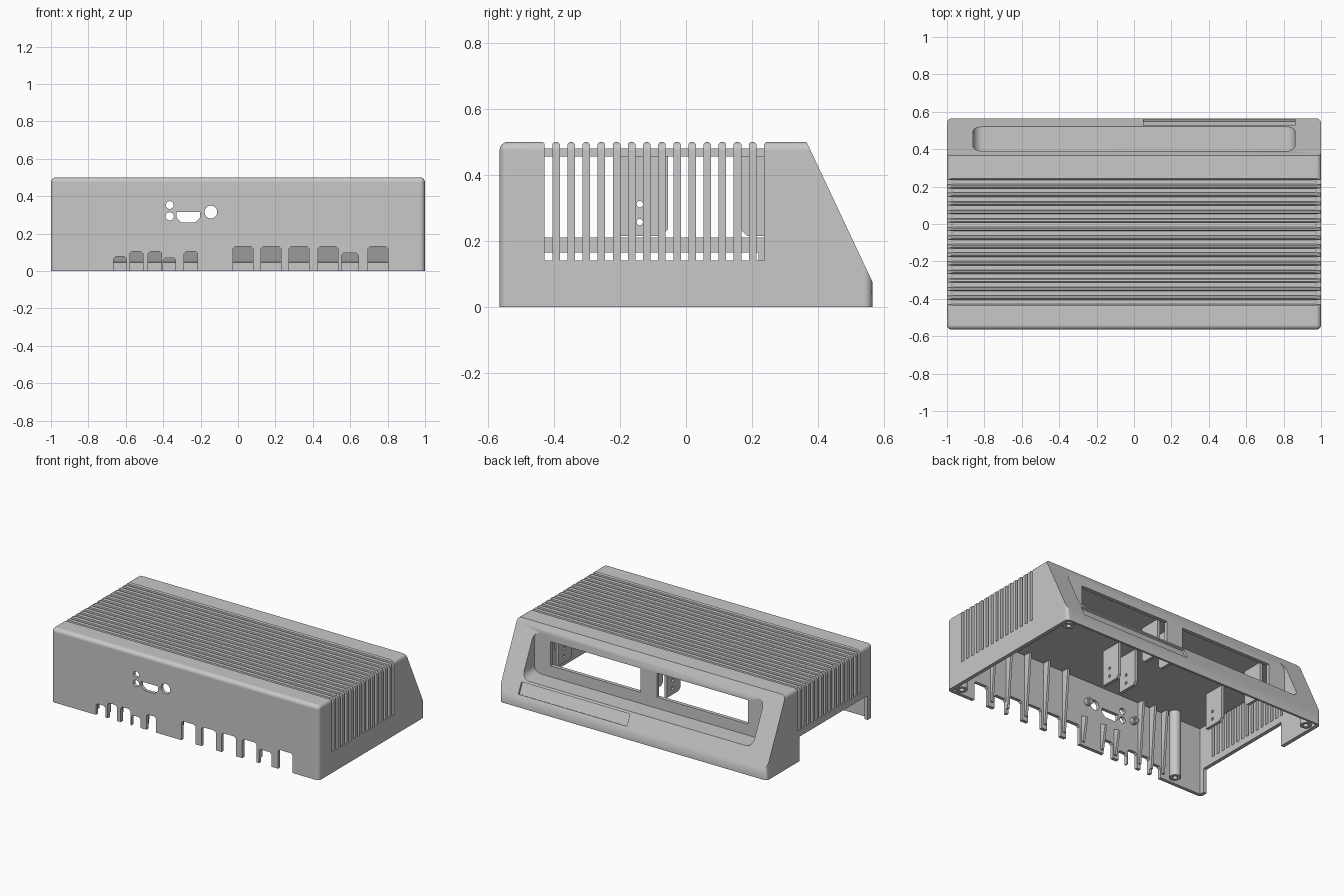
import bpy, bmesh
from math import sin, cos, pi, radians

if "Cube" in bpy.data.objects:
    bpy.data.objects.remove(bpy.data.objects["Cube"])

grey = bpy.data.materials.new("light_grey")
grey.use_nodes = True
colour = (0.58, 0.58, 0.58, 1)
grey.diffuse_color = colour
grey.node_tree.nodes["Principled BSDF"].inputs["Base Color"].default_value = colour


def prism(bm, pts, axis, a, b):
    """Extrude a 2D outline along one axis from a to b."""
    place = {"X": lambda p, t: (t, p[0], p[1]),
             "Y": lambda p, t: (p[0], t, p[1]),
             "Z": lambda p, t: (p[0], p[1], t)}[axis]
    ends = [[bm.verts.new(place(p, t)) for p in pts] for t in (a, b)]
    n = len(pts)
    faces = [bm.faces.new(ends[0]), bm.faces.new(ends[1][::-1])]
    for i in range(n):
        j = (i + 1) % n
        faces.append(bm.faces.new((ends[0][j], ends[0][i], ends[1][i], ends[1][j])))
    bmesh.ops.recalc_face_normals(bm, faces=faces)


def rect(x0, x1, z0, z1):
    return [(x0, z0), (x1, z0), (x1, z1), (x0, z1)]


def circle(x, z, r, n=24):
    return [(x + r * cos(2 * pi * i / n), z + r * sin(2 * pi * i / n)) for i in range(n)]


def round_rect(x0, x1, z0, z1, r, n=6):
    pts = []
    corners = [(x1 - r, z1 - r), (x0 + r, z1 - r), (x0 + r, z0 + r), (x1 - r, z0 + r)]
    for k, (cx, cz) in enumerate(corners):
        for i in range(n + 1):
            t = pi / 2 * (k + i / n)
            pts.append((cx + r * cos(t), cz + r * sin(t)))
    return pts


def make(name, bm):
    me = bpy.data.meshes.new(name)
    bm.to_mesh(me)
    bm.free()
    ob = bpy.data.objects.new(name, me)
    bpy.context.collection.objects.link(ob)
    me.materials.append(grey)
    return ob


def build(name, *prisms):
    bm = bmesh.new()
    for p in prisms:
        prism(bm, *p)
    return make(name, bm)


def boolean(target, tool, operation="DIFFERENCE"):
    mod = target.modifiers.new("boolean", "BOOLEAN")
    mod.operation, mod.solver, mod.object = operation, "EXACT", tool
    tool.hide_render = True
    bpy.context.view_layer.objects.active = target
    bpy.ops.object.modifier_apply(modifier=mod.name)
    bpy.data.objects.remove(tool)


def smooth(ob):
    bpy.ops.object.select_all(action="DESELECT")
    ob.select_set(True)
    bpy.context.view_layer.objects.active = ob
    bpy.ops.object.shade_smooth_by_angle(angle=radians(28))
    # Keep the large flat faces evenly shaded
    mod = ob.modifiers.new("flat_faces", "WEIGHTED_NORMAL")
    mod.keep_sharp = True
    mod.weight = 100


# Outer shell: wedge-backed box, rounded except along the sloped face
bm = bmesh.new()
prism(bm, [(-.565, 0), (.565, 0), (.565, .075), (.365, .5), (-.565, .5)], "X", -1, 1)
soft = []
for e in bm.edges:
    a, b = (v.co for v in e.verts)
    along_x = abs(a.x - b.x) > 1
    front_top = along_x and a.y < -.5 and a.z > .4
    upright = not along_x and abs(a.y - b.y) < .01
    side_top = not along_x and min(a.z, b.z) > .4
    if front_top or upright or side_top:
        soft.append(e)
bmesh.ops.bevel(bm, geom=soft, offset=.026, segments=4, profile=.5,
                affect="EDGES", clamp_overlap=True)
shell = make("case_shell", bm)

# Hollow inside, open at the bottom, with a small step along the back wall
boolean(shell, build("cavity", ([(-.542, -.1), (.55, -.1), (.55, .045), (.538, .058),
                                 (.356, .455), (-.542, .455)], "X", -.975, .975)))

# Housing behind the sloped face, its rounded pocket and the badge recess
boolean(shell, build("pocket_housing", ([(.365, .47), (.365, .145), (.525, .145),
                                         (.373, .47)], "X", -.885, .885)), "UNION")
boolean(shell, build("pocket_cutter",
                     (round_rect(-.86, .86, .17, .447, .05), "Y", .39, .7)))
boolean(shell, build("window_cutter", (rect(.065, .737, .245, .407), "Y", .3, .45),
                     (rect(-.737, -.055, .245, .407), "Y", .3, .45)))
boolean(shell, build("recess_cutter", ([(.516, .15), (.549, .08), (.65, .13),
                                        (.62, .2)], "X", .05, .86)))

# Cooling slots down both sides, joined by chamfered grooves across the top
slot = [(-1.1, .21), (-.97, .21), (-.97, .48), (.97, .48), (.97, .14),
        (1.1, .14), (1.1, .6), (-1.1, .6)]
starts = [-.428 + .0458 * k for k in range(15)]
boolean(shell, build("slot_cutter", *[(slot, "Y", y, y + .023) for y in starts]))
boolean(shell, build("chamfer_cutter", *[
    ([(y, .493), (y + .023, .493), (y + .031, .501), (y - .008, .501)], "X", -1.1, 1.1)
    for y in starts]))

# Front port notches (left, right, height), sockets and the open side
notches = [(-.665, -.595, .077), (-.578, -.508, .105), (-.48, -.408, .105),
           (-.4, -.333, .07), (-.288, -.216, .105), (-.027, .08, .13),
           (.123, .23, .13), (.273, .38, .13), (.427, .535, .13),
           (.553, .645, .095), (.695, .803, .13)]
cuts = [([(a, -.1), (b, -.1), (b, h - .012), (b - .012, h), (a + .012, h),
          (a, h - .012)], "Y", -.7, -.5) for a, b, h in notches]
sockets = [circle(-.365, .352, .021), circle(-.365, .292, .022), circle(-.145, .315, .034),
           [(-.33, .316), (-.33, .285), (-.305, .26), (-.228, .26), (-.203, .285),
            (-.203, .316)]]
cuts += [(s, "Y", -.7, -.5) for s in sockets]
cuts.append((rect(-.51, .22, -.1, .165), "X", -1.1, -.9))
boolean(shell, build("port_cutter", *cuts))
smooth(shell)

# Hanging mounting tabs with screw holes
tabs = []
for x in (.745, .065, -.065, -.745):
    front = [(-.2, .215), (-.075, .215), (-.055, .235), (-.055, .457), (-.2, .457)]
    back = [(.165, .235), (.185, .215), (.31, .215), (.31, .457), (.165, .457)]
    tabs += [(front, "X", x - .01, x + .01), (back, "X", x - .01, x + .01)]
mounts = build("mounting_tabs", *tabs)
boolean(mounts, build("screw_cutter", *[(circle(y, z, .01, 12), "X", -.9, .9)
                                        for y in (-.14, .25) for z in (.257, .311)]))

# Screw posts with bored ends
for name, x, y, top in (("front_left", .935, -.505, .457), ("front_right", -.735, -.49, .457),
                        ("back_left", .935, .5, .1), ("back_right", -.935, .5, .1)):
    post = build(name + "_post", (circle(x, y, .036), "Z", .004, top))
    boolean(post, build("bore_cutter", (circle(x, y, .016), "Z", -.1, .06)))
    smooth(post)

# Socket bosses inside the front wall
bosses = build("socket_bosses", *[(circle(x, .31, .024), "Y", -.545, -.51)
                                  for x in (-.084, -.445)])
boolean(bosses, build("boss_cutter", *[(circle(x, .31, .012), "Y", -.535, -.4)
                                       for x in (-.084, -.445)]))
smooth(bosses)

# Stiffening ribs inside the front wall
tall = [(-.545, .03), (-.53, .03), (-.495, .457), (-.545, .457)]
short = [(-.545, .02), (-.53, .02), (-.5, .18), (-.545, .2)]
build("front_ribs",
      *[(tall, "X", x - .008, x + .008) for x in (.67, .545, .4, .25, .1, -.495, -.587, -.68)],
      *[(short, "X", x - .008, x + .008) for x in (-.05, -.2, -.304)])
